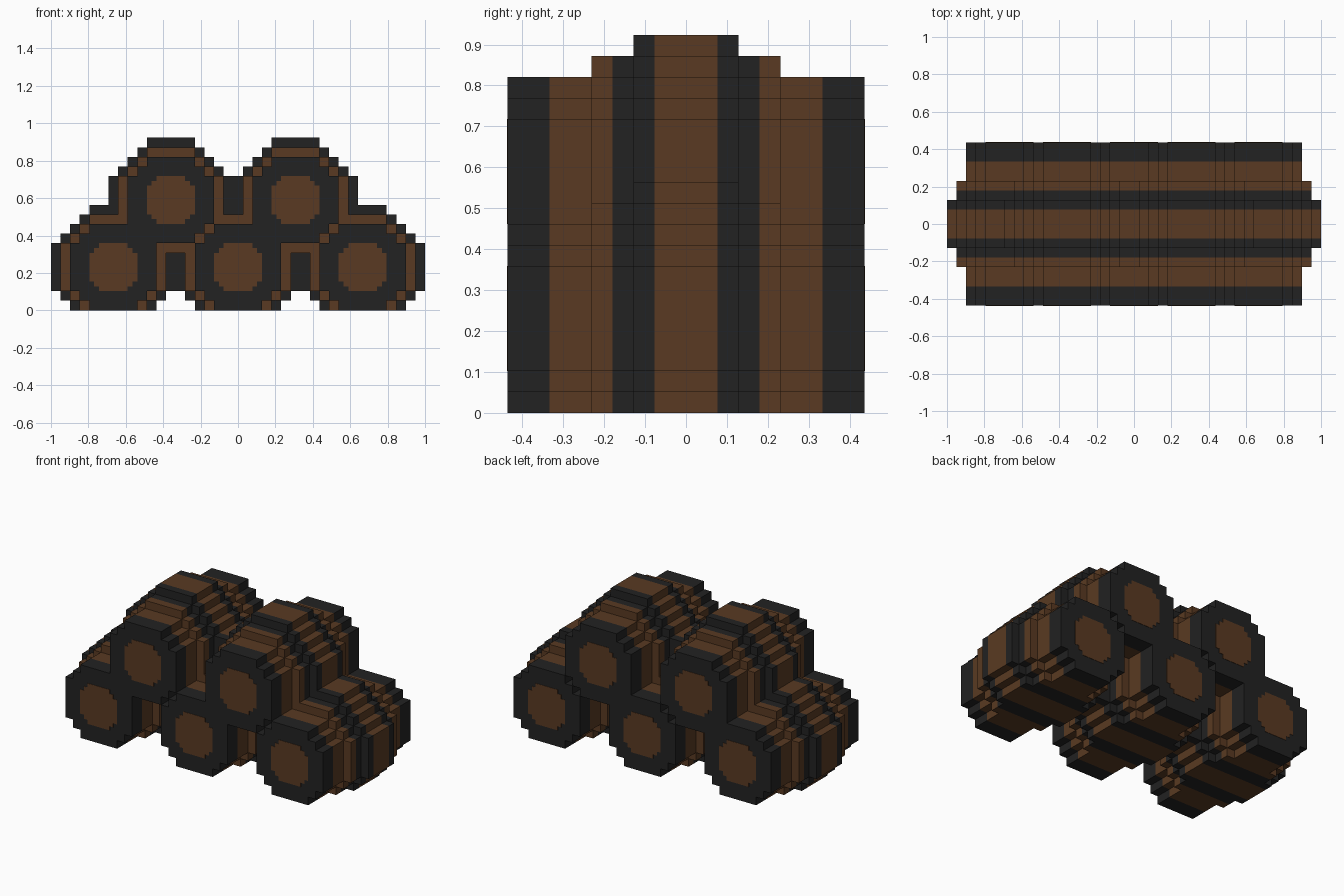
import bpy
import bmesh

if "Cube" in bpy.data.objects:
    bpy.data.objects.remove(bpy.data.objects["Cube"], do_unlink=True)

U = 2 / 39  # size of one block


def material(name, rgb):
    mat = bpy.data.materials.new(name)
    mat.use_nodes = True
    mat.diffuse_color = (*rgb, 1)
    mat.node_tree.nodes["Principled BSDF"].inputs["Base Color"].default_value = (*rgb, 1)
    return mat


MATERIALS = [material("dark_iron", (0.016, 0.016, 0.016)),
             material("brown_wood", (0.100, 0.042, 0.016))]
DARK, BROWN = 0, 1

# Bands along the barrel in blocks: start, end, radius, colour
HALF = [(-8.5, -6.5, 4, DARK), (-6.5, -4.5, 4, BROWN),
        (-4.5, -3.5, 5, BROWN), (-3.5, -2.5, 5, DARK),
        (-2.5, -1.5, 6, DARK)]
BANDS = HALF + [(-1.5, 1.5, 6, BROWN)] + [(-b, -a, r, c) for a, b, r, c in reversed(HALF)]


def stepped_outline(rows):
    """Counter-clockwise outline of stacked, centred rows (half width, bottom, top)."""
    side = []
    for i, (w, bottom, top) in enumerate(rows):
        if i == 0 or rows[i - 1][0] != w:
            side.append((w, bottom))
        if i == len(rows) - 1 or rows[i + 1][0] != w:
            side.append((w, top))
    return side + [(-x, z) for x, z in reversed(side)]


def barrel_outline(radius, lowest):
    rows = []
    for j in range(max(-radius, lowest), radius + 1):
        rows.append((min(radius, radius + 2 - abs(j)) + 0.5, j - 0.5, j + 0.5))
    return stepped_outline(rows)


# Rounded wooden disc on each barrel end
DISC = stepped_outline([(1.5, -2.5, -2), (2, -2, -1.5), (2.5, -1.5, 1.5),
                        (2, 1.5, 2), (1.5, 2, 2.5)])


def add_prism(bm, outline, y0, y1, colour, front=True, back=True):
    a = [bm.verts.new((x * U, y0 * U, z * U)) for x, z in outline]
    b = [bm.verts.new((x * U, y1 * U, z * U)) for x, z in outline]
    faces = []
    for i in range(len(a)):
        k = (i + 1) % len(a)
        faces.append(bm.faces.new((a[i], b[i], b[k], a[k])))
    if front:
        faces.append(bm.faces.new(a))
    if back:
        faces.append(bm.faces.new(b[::-1]))
    for f in faces:
        f.material_index = colour


def make_barrel(name, x, z, lowest):
    bm = bmesh.new()
    # Hoops and staves, with end faces only where the radius steps outward
    for i, (y0, y1, r, colour) in enumerate(BANDS):
        before = BANDS[i - 1][2] if i > 0 else 0
        after = BANDS[i + 1][2] if i < len(BANDS) - 1 else 0
        add_prism(bm, barrel_outline(r, lowest), y0, y1, colour, before < r, after < r)
    # Thin end discs
    add_prism(bm, DISC, -8.54, -8.5, BROWN, back=False)
    add_prism(bm, DISC, 8.5, 8.54, BROWN, front=False)
    bmesh.ops.remove_doubles(bm, verts=bm.verts, dist=1e-5)
    mesh = bpy.data.meshes.new(name)
    bm.to_mesh(mesh)
    bm.free()
    for mat in MATERIALS:
        mesh.materials.append(mat)
    obj = bpy.data.objects.new(name, mesh)
    obj.location = (x * U, 0, z * U)
    bpy.context.collection.objects.link(obj)


# Ground row is flattened where the bulge meets the floor
for label, x in (("right", -13), ("middle", 0), ("left", 13)):
    make_barrel("ground_barrel_" + label, x, 4.5, -4)
# Upper row rests in the gaps
for label, x in (("right", -7), ("left", 6)):
    make_barrel("top_barrel_" + label, x, 11.5, -6)
